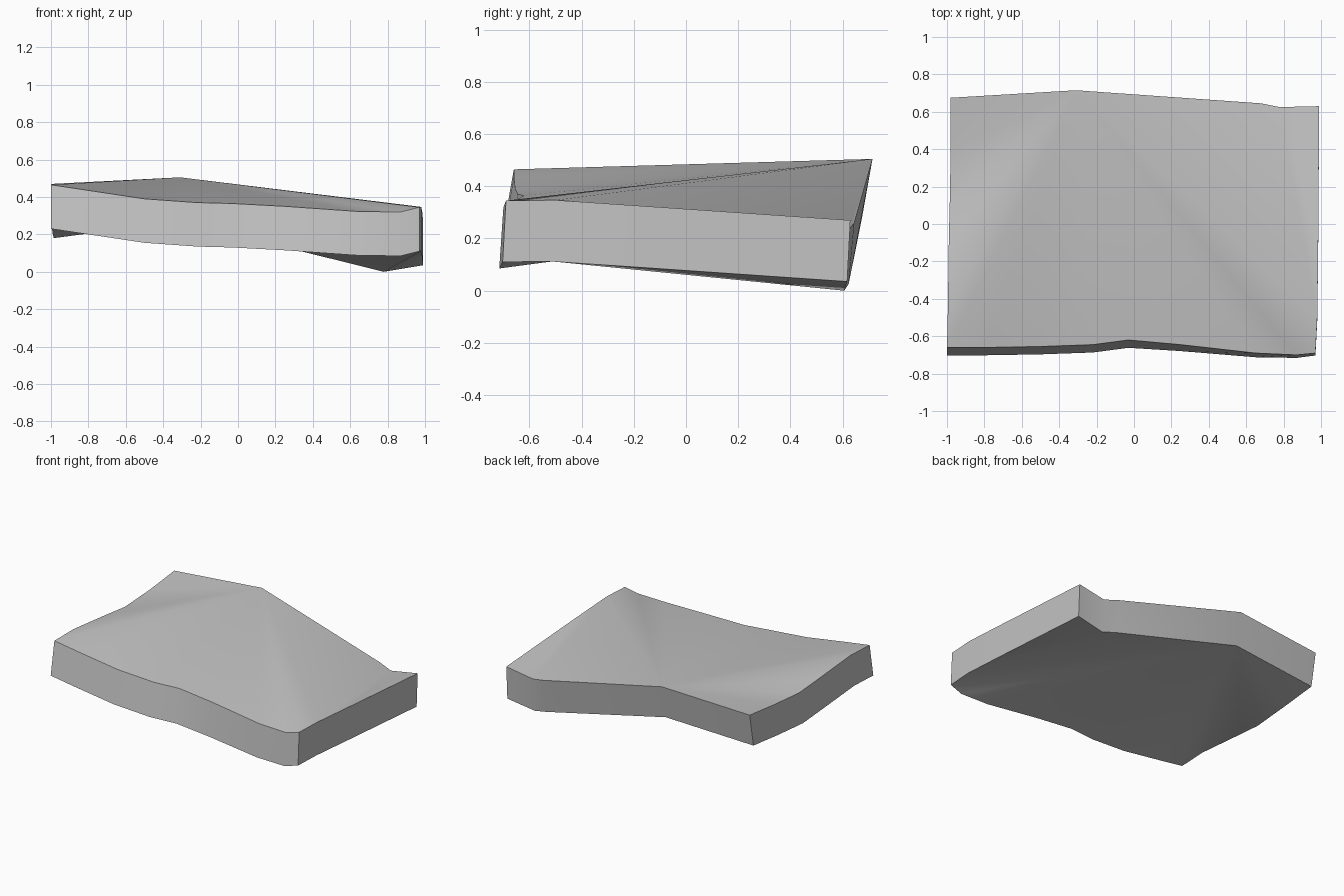
import bpy, bmesh, math

cube = bpy.data.objects.get("Cube")
if cube:
    bpy.data.objects.remove(cube)

THICKNESS = 0.235

# Rim of the upper surface, clockwise from the high point on the back edge
rim = [
    (-0.31, 0.715, 0.51), (0.68, 0.645, 0.265), (0.78, 0.625, 0.24),
    (0.99, 0.63, 0.275), (0.985, -0.1, 0.325), (0.98, -0.5, 0.352),
    (0.97, -0.69, 0.35), (0.87, -0.70, 0.325), (0.65, -0.69, 0.327),
    (0.25, -0.645, 0.355), (-0.03, -0.62, 0.37), (-0.22, -0.645, 0.375),
    (-0.5, -0.655, 0.395), (-0.8, -0.66, 0.44), (-1.0, -0.66, 0.47),
    (-0.995, -0.45, 0.475), (-0.99, -0.08, 0.44), (-0.985, 0.12, 0.42),
    (-0.98, 0.4, 0.44), (-0.98, 0.675, 0.47),
]
PEAK, VALLEY, SHOULDER = 0, 2, 5


def lower(point):
    """Matching point on the underside, shifted slightly to the front."""
    x, y, z = point
    return (x, y - 0.042 + 0.03 * max(x, 0), z - THICKNESS)


def fan(bm, ring, hub, first, last):
    """Triangles from one rim point to a run of others."""
    for i in range(first, last):
        bm.faces.new((ring[hub], ring[i], ring[i + 1]))


bm = bmesh.new()
top = [bm.verts.new(p) for p in rim]
bottom = [bm.verts.new(lower(p)) for p in rim]

# Upper and lower surfaces: main slope from the peak, side slope from the valley
for ring in (top, bottom):
    fan(bm, ring, PEAK, 1, VALLEY)
    fan(bm, ring, VALLEY, VALLEY + 1, SHOULDER)
    bm.faces.new((ring[PEAK], ring[VALLEY], ring[SHOULDER]))
    fan(bm, ring, PEAK, SHOULDER, len(rim) - 1)

# Side walls
for i in range(len(rim)):
    j = (i + 1) % len(rim)
    bm.faces.new((top[i], top[j], bottom[j], bottom[i]))

bmesh.ops.recalc_face_normals(bm, faces=bm.faces)
low = min(v.co.z for v in bm.verts)
for v in bm.verts:
    v.co.z -= low

mesh = bpy.data.meshes.new("warped_slab")
bm.to_mesh(mesh)
bm.free()
slab = bpy.data.objects.new("warped_slab", mesh)
bpy.context.collection.objects.link(slab)

# Plain grey stone
grey = bpy.data.materials.new("stone_grey")
grey.use_nodes = True
color = (0.55, 0.55, 0.55, 1)
grey.diffuse_color = color
grey.node_tree.nodes["Principled BSDF"].inputs["Base Color"].default_value = color
mesh.materials.append(grey)

bpy.context.view_layer.objects.active = slab
slab.select_set(True)
bpy.ops.object.shade_smooth_by_angle(angle=math.radians(35))
